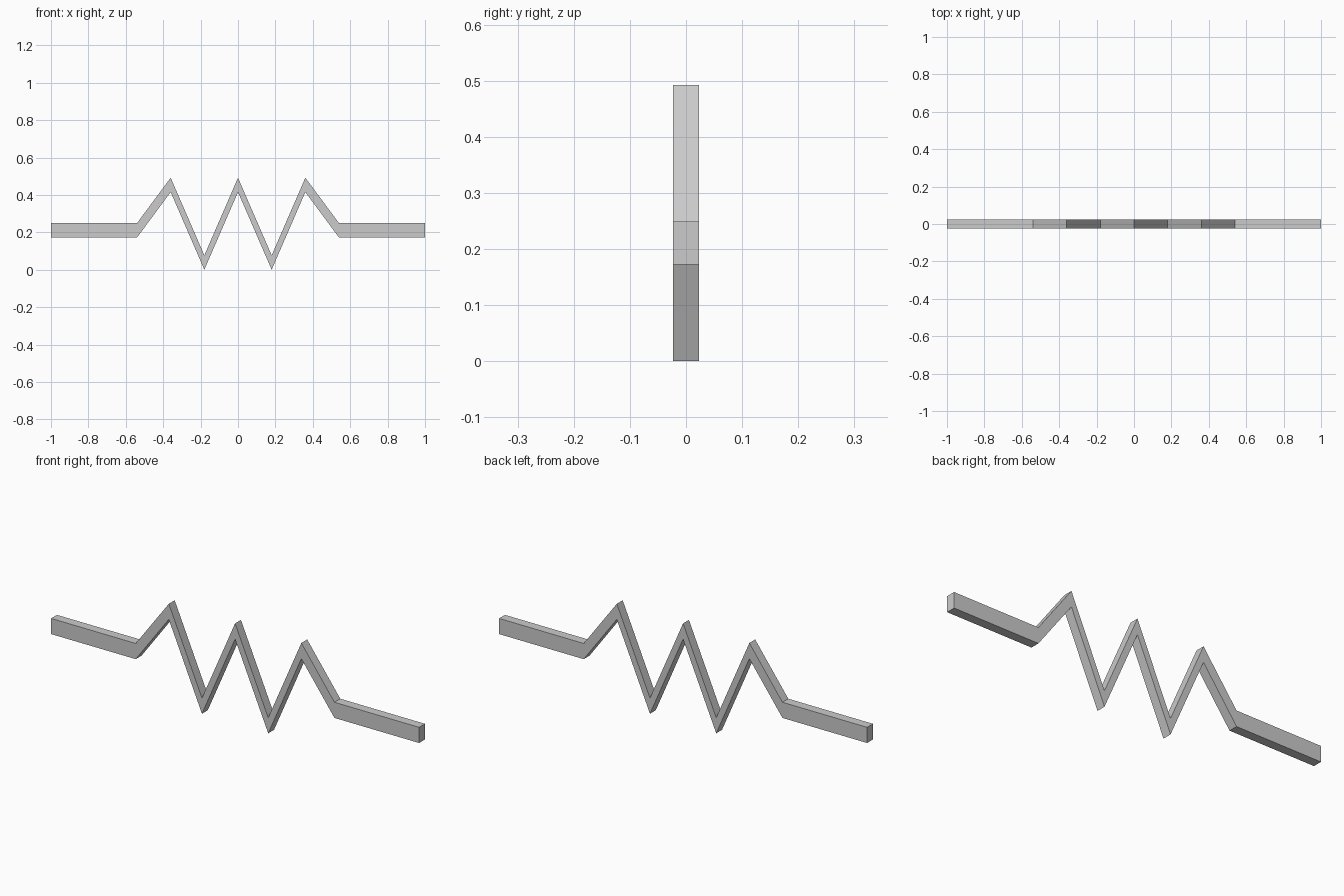
import bpy, bmesh

if "Cube" in bpy.data.objects:
    bpy.data.objects.remove(bpy.data.objects["Cube"])

DEPTH = 0.0455   # size along y
BAND = 0.077     # vertical thickness of the band

# Lower edge of the right half of the zigzag, mirrored for the left half
half = [(0.0, 0.415), (0.18, 0.0), (0.36, 0.415), (0.54, 0.172), (1.0, 0.172)]
path = [(-x, z) for x, z in reversed(half[1:])] + half

# Each path point becomes a rectangular section, bridged to the next one
bm = bmesh.new()
sections = []
for x, z in path:
    corners = [(-1, 0), (1, 0), (1, 1), (-1, 1)]
    sections.append([bm.verts.new((x, s * DEPTH / 2, z + t * BAND)) for s, t in corners])
for a, b in zip(sections, sections[1:]):
    for i in range(4):
        j = (i + 1) % 4
        bm.faces.new((a[i], a[j], b[j], b[i]))

# End caps
bm.faces.new(sections[0])
bm.faces.new(sections[-1])
bmesh.ops.recalc_face_normals(bm, faces=bm.faces)

# Zigzag bar with straight leads
mesh = bpy.data.meshes.new("zigzag_bar")
bm.to_mesh(mesh)
bm.free()
bpy.context.collection.objects.link(bpy.data.objects.new("zigzag_bar", mesh))
